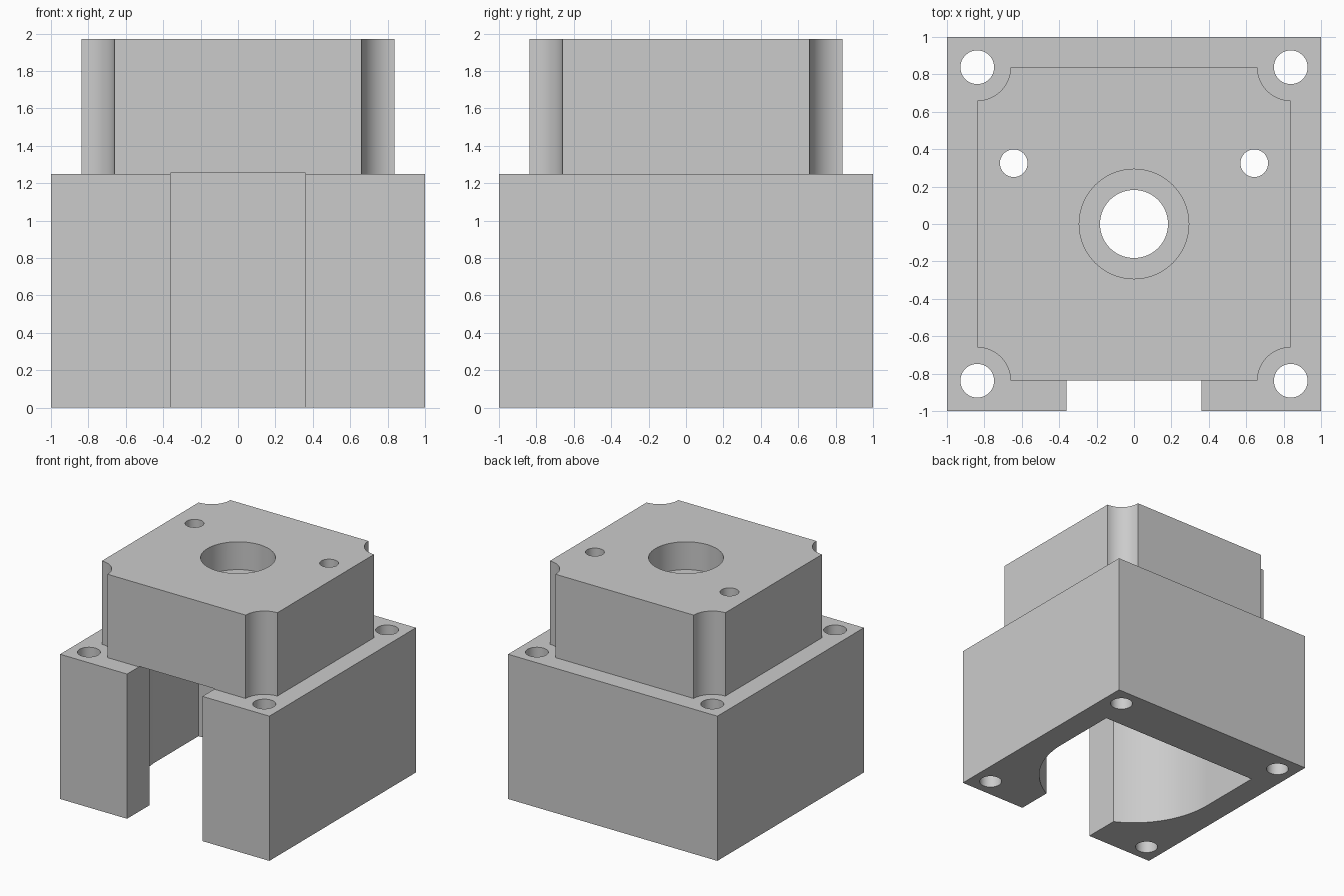
import bpy
import bmesh
from math import sin, cos, pi, asin, radians

if "Cube" in bpy.data.objects:
    bpy.data.objects.remove(bpy.data.objects["Cube"], do_unlink=True)

BASE_TOP, TOP = 1.25, 1.97
UPPER = 0.838      # half width of the upper block, also the bolt spacing
SCALLOP = 0.178
CAVITY = 0.78
SLOT = 0.36

grey = bpy.data.materials.new("light grey")
grey.use_nodes = True
colour = (0.6, 0.6, 0.6, 1)
grey.diffuse_color = colour
grey.node_tree.nodes["Principled BSDF"].inputs["Base Color"].default_value = colour


def arc(cx, cy, r, start, end, steps):
    return [(cx + r * cos(start + (end - start) * i / steps),
             cy + r * sin(start + (end - start) * i / steps))
            for i in range(steps + 1)]


def prism(name, outline, z0, z1):
    """Extrude a flat outline from z0 to z1."""
    bm = bmesh.new()
    face = bm.faces.new([bm.verts.new((x, y, z0)) for x, y in outline])
    new = bmesh.ops.extrude_face_region(bm, geom=[face])["geom"]
    bmesh.ops.translate(bm, vec=(0, 0, z1 - z0),
                        verts=[v for v in new if isinstance(v, bmesh.types.BMVert)])
    bmesh.ops.recalc_face_normals(bm, faces=bm.faces)
    mesh = bpy.data.meshes.new(name)
    bm.to_mesh(mesh)
    bm.free()
    mesh.materials.append(grey)
    obj = bpy.data.objects.new(name, mesh)
    bpy.context.collection.objects.link(obj)
    return obj


def combine(target, tool, operation):
    """Apply a boolean and discard the tool object."""
    tool.hide_render = True
    mod = target.modifiers.new(tool.name, "BOOLEAN")
    mod.operation, mod.solver, mod.object = operation, "EXACT", tool
    bpy.context.view_layer.objects.active = target
    bpy.ops.object.modifier_apply(modifier=mod.name)
    bpy.data.objects.remove(tool, do_unlink=True)


def drill(x, y, r, z0, z1, steps=48):
    outline = arc(x, y, r, 0, 2 * pi, steps)[:-1]
    combine(body, prism("drill", outline, z0, z1), "DIFFERENCE")


# Square base block
body = prism("housing_body", [(-1, -1), (1, -1), (1, 1), (-1, 1)], 0, BASE_TOP)

# Upper block with a concave scallop at every corner
outline = []
for k, (sx, sy) in enumerate([(1, 1), (-1, 1), (-1, -1), (1, -1)]):
    start = 1.5 * pi + k * pi / 2
    outline += arc(sx * UPPER, sy * UPPER, SCALLOP, start, start - pi / 2, 16)
combine(body, prism("upper_block", outline, BASE_TOP - 0.2, TOP), "UNION")

# Round-fronted cavity, flat at the back, open through the front slot
lip = asin(SLOT / CAVITY)
outline = [(CAVITY, 0.575), (-CAVITY, 0.575)]
outline += arc(0, 0, CAVITY, pi, 1.5 * pi - lip, 32)
outline += [(-SLOT, -1.2), (SLOT, -1.2)]
outline += arc(0, 0, CAVITY, 1.5 * pi + lip, 2 * pi, 32)
combine(body, prism("cavity", outline, -0.2, BASE_TOP + 0.005), "DIFFERENCE")

# Central bore with counterbore
drill(0, 0, 0.182, 1, 2.2, 64)
drill(0, 0, 0.293, TOP - 0.24, 2.2, 64)

# Pin holes and corner bolt holes
for sx in (-1, 1):
    drill(sx * 0.643, 0.325, 0.074, 1, 2.2)
    for sy in (-1, 1):
        drill(sx * UPPER, sy * UPPER, 0.09, -0.2, 2.2)

# Smooth round walls, crisp edges
bpy.ops.object.select_all(action="DESELECT")
body.select_set(True)
bpy.context.view_layer.objects.active = body
bpy.ops.object.shade_smooth_by_angle(angle=radians(30))
